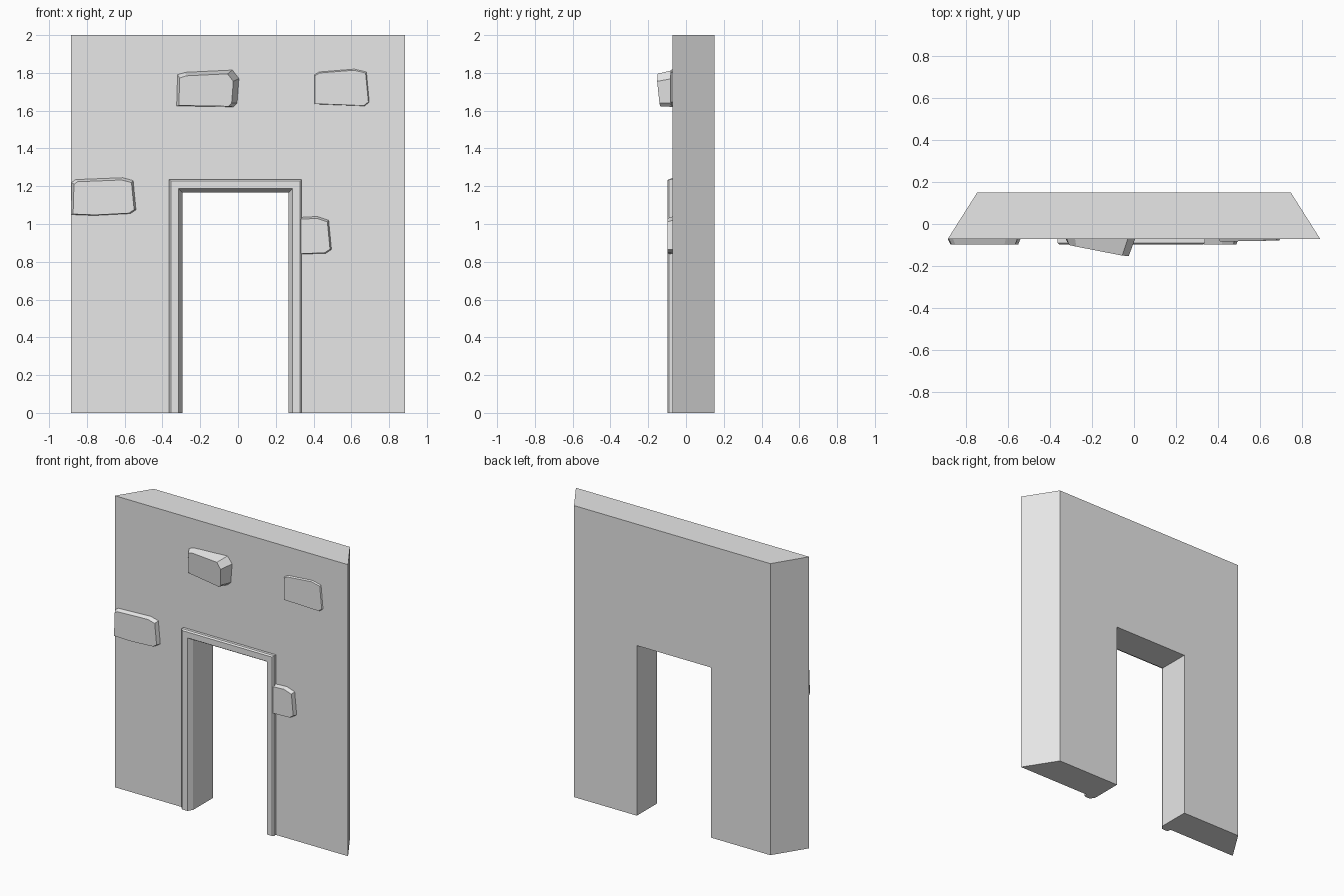
import bpy
import bmesh

cube = bpy.data.objects.get("Cube")
if cube:
    bpy.data.objects.remove(cube, do_unlink=True)

stone_grey = bpy.data.materials.new("stone_grey")
stone_grey.use_nodes = True
GREY = (0.8, 0.8, 0.8, 1.0)
stone_grey.diffuse_color = GREY
for node in stone_grey.node_tree.nodes:
    if node.type == 'BSDF_PRINCIPLED':
        node.inputs["Base Color"].default_value = GREY

FRONT, BACK, TOP = -0.071, 0.15, 2.0
# Clear doorway
LEFT, RIGHT, HEAD = -0.295, 0.268, 1.167
LINING = 0.033


def loft(name, rings):
    """Join matching rings of points into a closed, flat-faced solid."""
    bm = bmesh.new()
    loops = [[bm.verts.new(p) for p in ring] for ring in rings]
    n = len(loops[0])
    for a, b in zip(loops, loops[1:]):
        for i in range(n):
            j = (i + 1) % n
            bm.faces.new((a[i], a[j], b[j], b[i]))
    bm.faces.new(loops[0][::-1])
    bm.faces.new(loops[-1])
    bmesh.ops.recalc_face_normals(bm, faces=bm.faces)
    mesh = bpy.data.meshes.new(name)
    bm.to_mesh(mesh)
    bm.free()
    mesh.materials.append(stone_grey)
    obj = bpy.data.objects.new(name, mesh)
    bpy.context.collection.objects.link(obj)
    return obj


# Wall: doorway outline, narrower at the back so that the ends are mitred
def wall_ring(half, y):
    l, r, h = LEFT - LINING, RIGHT + LINING, HEAD + LINING
    outline = [(-half, 0), (l, 0), (l, h), (r, h), (r, 0),
               (half, 0), (half, TOP), (-half, TOP)]
    return [(x, y, z) for x, z in outline]


loft("wall", [wall_ring(0.885, FRONT), wall_ring(0.745, BACK)])

# Door frame: moulding section (outward offset, depth) swept around the doorway
section = [(0, BACK), (0, -0.065), (0.02, -0.098), (0.06, -0.098),
           (0.069, -0.09), (0.069, FRONT), (LINING, FRONT), (LINING, BACK)]
path = [(LEFT, 0, -1, 0), (LEFT, HEAD, -1, 1),
        (RIGHT, HEAD, 1, 1), (RIGHT, 0, 1, 0)]
loft("door_frame", [[(x + dx * o, y, z + dz * o) for o, y in section]
                    for x, z, dx, dz in path])


# Raised stones: outline on the wall, drawn in to a sloping front face
def stone(name, outline, inset, depth, slope_x=0.0, slope_z=0.0):
    xs, zs = zip(*outline)
    x0, x1, z0, z1 = min(xs), max(xs), min(zs), max(zs)
    left, right, bottom, top = inset
    face = []
    for x, z in outline:
        u, v = (x - x0) / (x1 - x0), (z - z0) / (z1 - z0)
        y = FRONT - depth - slope_x * (u - 0.5) - slope_z * (v - 0.5)
        face.append((x0 + left + u * (x1 - x0 - left - right), y,
                     z0 + bottom + v * (z1 - z0 - bottom - top)))
    loft(name, [[(x, FRONT, z) for x, z in outline], face])


stone("upper_middle_stone",
      [(-0.325, 1.625), (-0.32, 1.79), (-0.28, 1.803), (-0.03, 1.815),
       (0.005, 1.77), (-0.005, 1.64), (-0.025, 1.62)],
      (0.012, 0.03, 0.003, 0.02), 0.05, 0.055, 0.015)
stone("upper_left_stone",
      [(0.405, 1.635), (0.405, 1.79), (0.43, 1.805), (0.615, 1.82),
       (0.68, 1.805), (0.695, 1.645), (0.67, 1.625)],
      (0.003, 0.005, 0.002, 0.006), 0.01, -0.005)
stone("right_edge_stone",
      [(-0.885, 1.05), (-0.88, 1.22), (-0.86, 1.235), (-0.61, 1.245),
       (-0.555, 1.23), (-0.54, 1.075), (-0.57, 1.055), (-0.76, 1.045)],
      (0.012, 0.01, 0.003, 0.012), 0.026)
stone("door_side_stone",
      [(0.33, 0.84), (0.33, 1.035), (0.42, 1.04), (0.48, 1.02),
       (0.495, 0.865), (0.465, 0.845)],
      (0.003, 0.008, 0.003, 0.01), 0.026)
